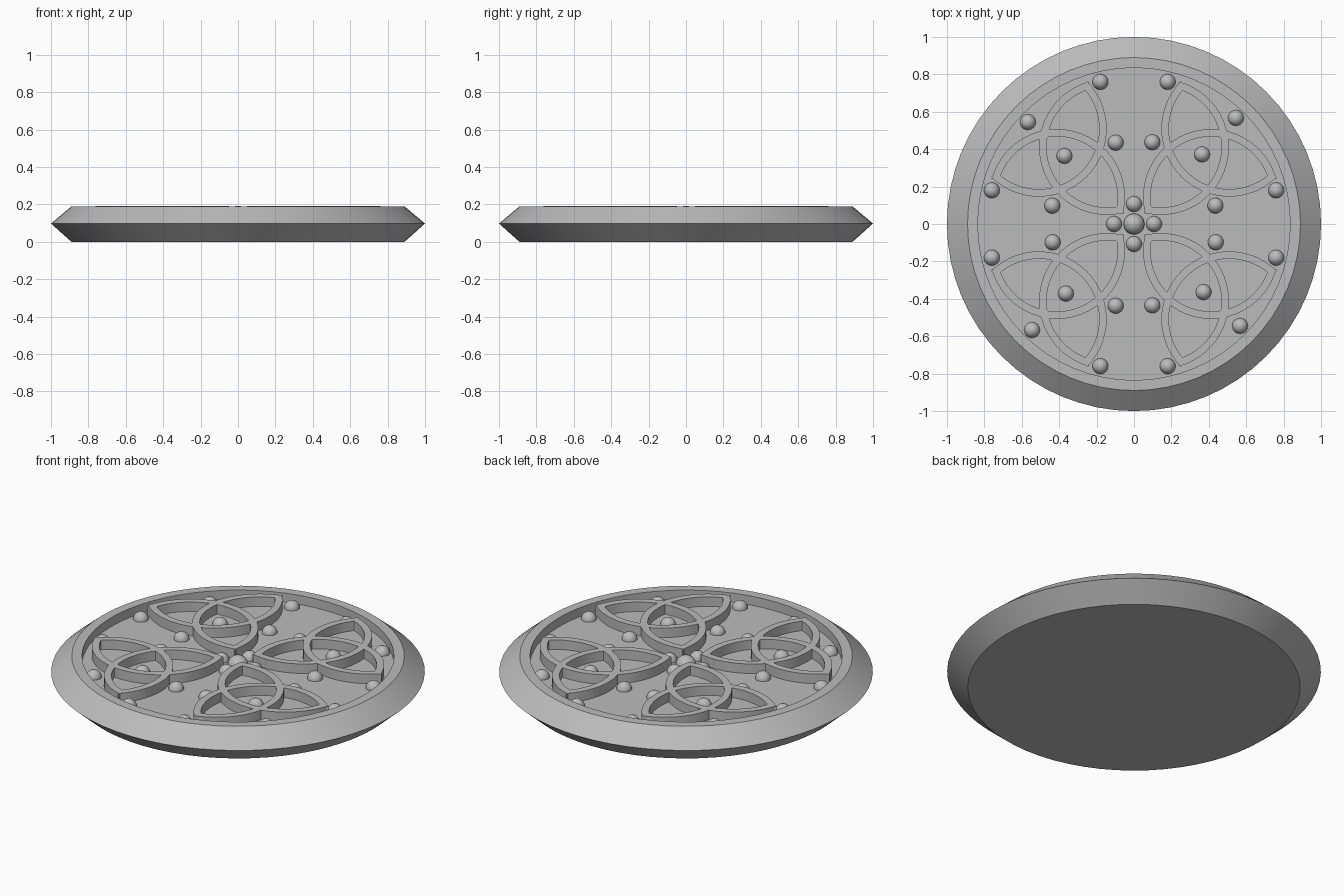
import bpy, bmesh, math
from mathutils import Matrix, Vector

cube = bpy.data.objects.get("Cube")
if cube:
    bpy.data.objects.remove(cube, do_unlink=True)

GREY = (0.5, 0.5, 0.5, 1)
grey = bpy.data.materials.new("stone grey")
grey.use_nodes = True
grey.diffuse_color = GREY
grey.node_tree.nodes["Principled BSDF"].inputs["Base Color"].default_value = GREY

FLOOR, RIM, KNOT_TOP = 0.137, 0.19, 0.193


def finish(name, bm):
    bmesh.ops.recalc_face_normals(bm, faces=bm.faces)
    mesh = bpy.data.meshes.new(name)
    bm.to_mesh(mesh)
    bm.free()
    mesh.materials.append(grey)
    obj = bpy.data.objects.new(name, mesh)
    bpy.context.collection.objects.link(obj)
    bpy.ops.object.select_all(action='DESELECT')
    obj.select_set(True)
    bpy.context.view_layer.objects.active = obj
    bpy.ops.object.shade_smooth_by_angle(angle=math.radians(30))
    return obj


# Dished disc with a bevelled edge, lathed from its half profile
bm = bmesh.new()
profile = [(0, 0), (0.89, 0), (1, 0.098), (0.89, RIM), (0.835, RIM), (0.835, FLOOR), (0, FLOOR)]
verts = [bm.verts.new((r, 0, z)) for r, z in profile]
edges = [bm.edges.new(pair) for pair in zip(verts, verts[1:])]
bmesh.ops.spin(bm, geom=verts + edges, cent=(0, 0, 0), axis=(0, 0, 1),
               angle=math.tau, steps=64, use_merge=True)
bmesh.ops.remove_doubles(bm, verts=bm.verts, dist=0.0001)
finish("dished_disc", bm)


# Three-lobed knots: each is three raised arcs running from tip to tip
CENTRE, TIP, APEX, HALF_WIDTH = 0.355, 0.395, 0.125, 0.02
half_chord = TIP * math.sin(math.pi / 3)
sagitta = TIP / 2 + APEX
radius = (half_chord ** 2 + sagitta ** 2) / (2 * sagitta)
sweep = math.asin(min(1, half_chord / radius)) + 0.05


def add_arc(bm, middle, direction, steps=28):
    rows = []
    hub = middle - Vector((math.cos(direction), math.sin(direction))) * (radius - APEX)
    for i in range(steps + 1):
        a = direction + sweep * (2 * i / steps - 1)
        ray = Vector((math.cos(a), math.sin(a)))
        inner = hub + ray * (radius - HALF_WIDTH)
        outer = hub + ray * (radius + HALF_WIDTH)
        rows.append([bm.verts.new((p.x, p.y, z)) for p, z in
                     ((inner, FLOOR - 0.01), (outer, FLOOR - 0.01),
                      (outer, KNOT_TOP), (inner, KNOT_TOP))])
    for a, b in zip(rows, rows[1:]):
        for k in range(4):
            n = (k + 1) % 4
            bm.faces.new((a[k], a[n], b[n], b[k]))
    bm.faces.new(rows[0])
    bm.faces.new(rows[-1])


for quarter in range(4):
    turn = Matrix.Rotation(quarter * math.pi / 2, 2)
    middle = turn @ Vector((CENTRE, CENTRE))
    bm = bmesh.new()
    for lobe in range(3):
        add_arc(bm, middle, math.radians(45 + 180 + 90 * quarter + 120 * lobe))
    finish(f"trefoil_knot_{quarter + 1}", bm)


# Round studs resting half-sunk in the floor
def stud(bm, x, y, size):
    bmesh.ops.create_uvsphere(bm, u_segments=24, v_segments=12, radius=size,
                              matrix=Matrix.Translation((x, y, FLOOR)))


bm = bmesh.new()
stud(bm, 0, 0, 0.056)
finish("centre_stud", bm)

spots = [(0.18, 0.76), (0.545, 0.567), (0.76, 0.18), (0.098, 0.437),
         (0.435, 0.098), (0.364, 0.372), (0, 0.107)]
bm = bmesh.new()
for quarter in range(4):
    for spot in spots:
        p = Matrix.Rotation(quarter * math.pi / 2, 2) @ Vector(spot)
        stud(bm, p.x, p.y, 0.042)
finish("small_studs", bm)
